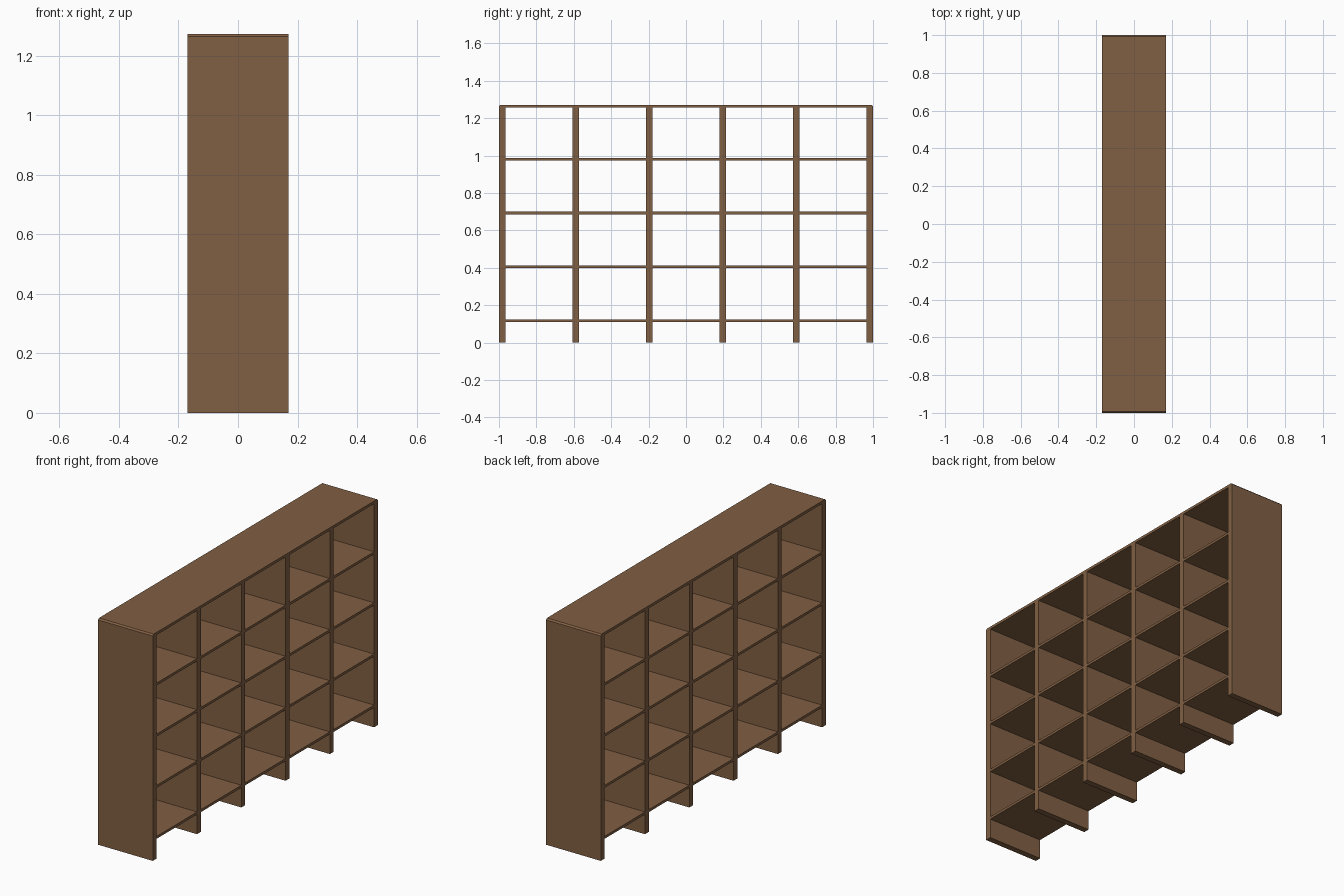
import bpy, bmesh

if "Cube" in bpy.data.objects:
    bpy.data.objects.remove(bpy.data.objects["Cube"])

wood = bpy.data.materials.new("wood")
wood.diffuse_color = (0.22, 0.115, 0.056, 1)
wood.use_nodes = True
wood.node_tree.nodes["Principled BSDF"].inputs["Base Color"].default_value = wood.diffuse_color

DEPTH = 0.34          # along x
POST = 0.034          # upright thickness
SHELF = 0.014
BAYS = 5
TOP_UNDER, TOP = 1.257, 1.272


def extrude_along_x(name, profile):
    """Solid from a (y, z) outline, spanning the full depth."""
    bm = bmesh.new()
    face = bm.faces.new([bm.verts.new((-DEPTH / 2, y, z)) for y, z in profile])
    ext = bmesh.ops.extrude_face_region(bm, geom=[face])
    verts = [v for v in ext["geom"] if isinstance(v, bmesh.types.BMVert)]
    bmesh.ops.translate(bm, verts=verts, vec=(DEPTH, 0, 0))
    bmesh.ops.recalc_face_normals(bm, faces=bm.faces)
    mesh = bpy.data.meshes.new(name)
    bm.to_mesh(mesh)
    bm.free()
    mesh.materials.append(wood)
    ob = bpy.data.objects.new(name, mesh)
    bpy.context.collection.objects.link(ob)
    return ob


def board(name, y0, y1, z0, z1):
    return extrude_along_x(name, [(y0, z0), (y1, z0), (y1, z1), (y0, z1)])


# Uprights, standing on the floor
pitch = (2 - POST) / BAYS
for i in range(BAYS + 1):
    y = -1 + i * pitch
    board(f"upright_{i + 1}", y, y + POST, 0, TOP_UNDER)

# Shelves fitted between neighbouring uprights
for row, z in enumerate((0.118, 0.405, 0.693, 0.980)):
    for i in range(BAYS):
        y = -1 + i * pitch + POST
        board(f"shelf_{row + 1}_{i + 1}", y, y + pitch - POST,
              z - SHELF / 2, z + SHELF / 2)

# Top board with chamfered ends
c = 0.008
extrude_along_x("top_board", [(-1, TOP_UNDER), (1, TOP_UNDER), (1, TOP - c),
                              (1 - c, TOP), (-1 + c, TOP), (-1, TOP - c)])
